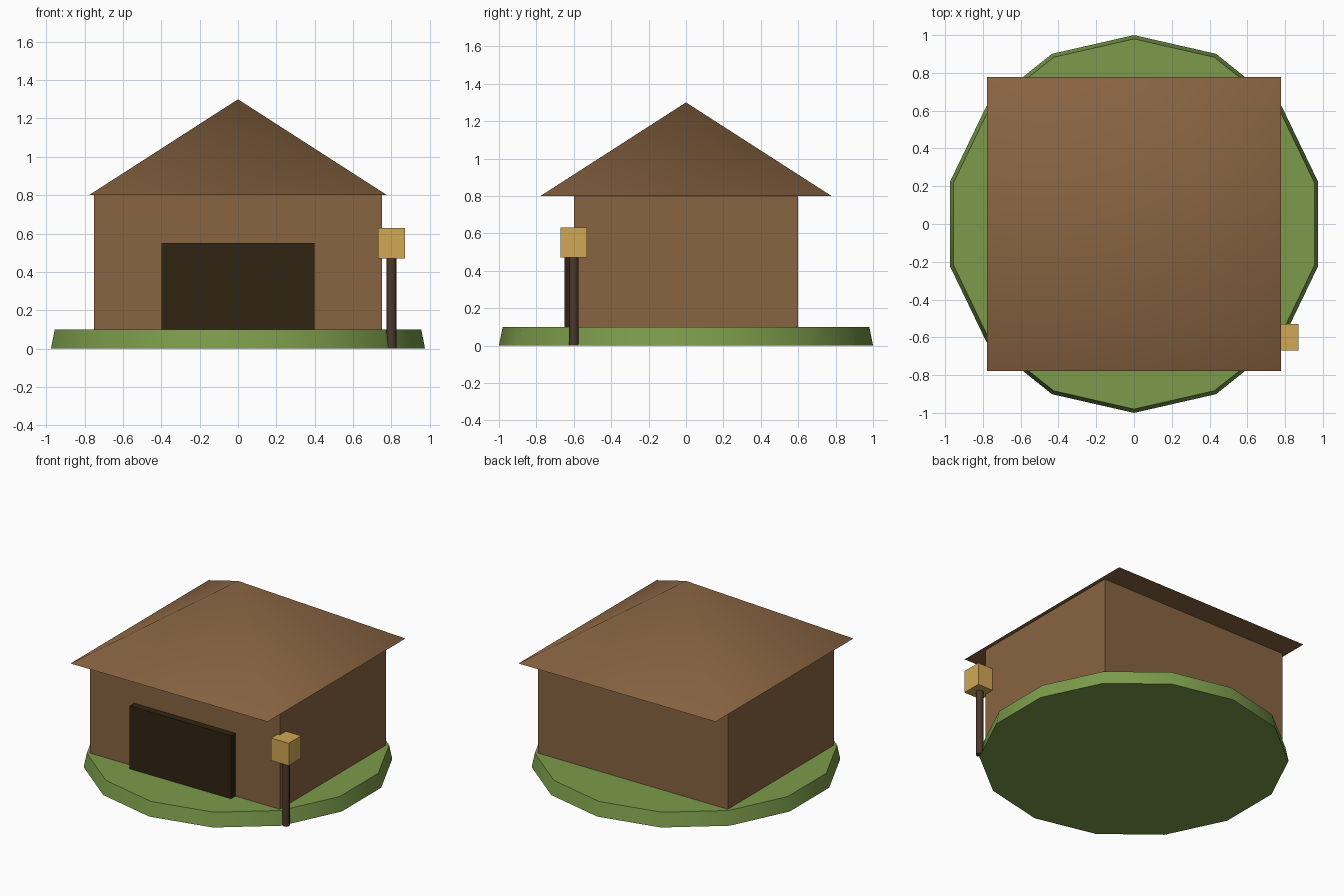
import bpy, math

cube = bpy.data.objects.get("Cube")
if cube:
    bpy.data.objects.remove(cube, do_unlink=True)


def material(name, rgb):
    mat = bpy.data.materials.new(name)
    mat.use_nodes = True
    mat.diffuse_color = (*rgb, 1)
    mat.node_tree.nodes["Principled BSDF"].inputs["Base Color"].default_value = (*rgb, 1)
    return mat


grass = material("grass green", (0.20, 0.33, 0.07))
timber = material("warm brown", (0.25, 0.128, 0.054))
dark_wood = material("dark brown", (0.075, 0.04, 0.025))
shadow = material("doorway black brown", (0.03, 0.018, 0.006))
glow = material("lantern gold", (0.64, 0.39, 0.09))


def finish(name, mat):
    obj = bpy.context.object
    obj.name = name
    obj.data.materials.append(mat)
    return obj


def box(name, mat, size, x, y, bottom):
    bpy.ops.mesh.primitive_cube_add(size=1, location=(x, y, bottom + size[2] / 2))
    bpy.context.object.scale = size
    bpy.ops.object.transform_apply(location=False, rotation=False)
    return finish(name, mat)


def cone(name, mat, sides, r1, r2, height, x, y, bottom, turn=0):
    bpy.ops.mesh.primitive_cone_add(vertices=sides, radius1=r1, radius2=r2, depth=height,
                                    location=(x, y, bottom + height / 2), rotation=(0, 0, turn))
    # Smooth sides, crisp rims
    bpy.ops.object.shade_smooth_by_angle(angle=math.radians(60))
    return finish(name, mat)


# Grassy mound
cone("ground", grass, 14, 1.0, 0.98, 0.1, 0, 0, 0)

# House body, pyramid roof and wide doorway
box("walls", timber, (1.5, 1.2, 0.798), 0, 0, 0.002)
cone("roof", timber, 4, 1.1, 0, 0.5, 0, 0, 0.8, math.pi / 4)
box("doorway", shadow, (0.8, 0.1, 0.45), 0, -0.6, 0.1)

# Lantern on its post
cone("lantern_post", dark_wood, 8, 0.025, 0.025, 0.5, 0.8, -0.6, 0)
box("lantern", glow, (0.14, 0.14, 0.16), 0.8, -0.6, 0.47)
